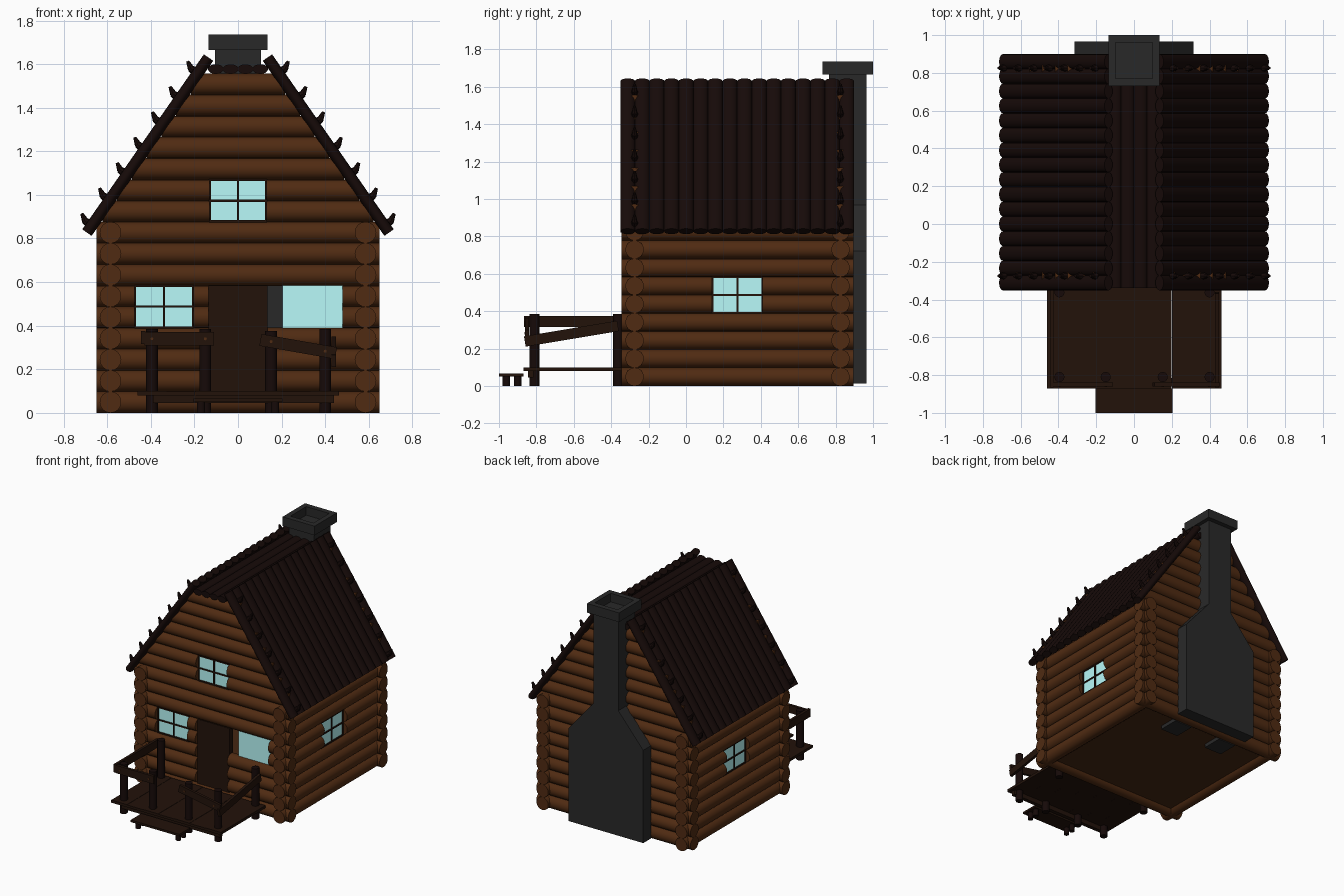
import bpy, bmesh, math
from mathutils import Vector, Matrix

if "Cube" in bpy.data.objects:
    bpy.data.objects.remove(bpy.data.objects["Cube"])

COL = {"wood": (.08, .024, .006), "roof": (.008, .003, .0025), "plank": (.016, .006, .003),
       "glass": (.48, .95, .95), "stone": (.022, .022, .022), "floor": (.06, .02, .006)}
MAT = {}
for n, c in COL.items():
    MAT[n] = bpy.data.materials.new(n)
    MAT[n].diffuse_color = (*c, 1)
parts = {}


def part(name, mat):
    return parts.setdefault(name, (bmesh.new(), mat))[0]


def cyl(bm, p, q, r, r2=None, flat=1, n=16):
    p, q = Vector(p), Vector(q)
    d = q - p
    m = (Matrix.Translation((p + q) / 2) @ d.to_track_quat('Z', 'Y').to_matrix().to_4x4()
         @ Matrix.Diagonal((1, flat, 1, 1)))
    bmesh.ops.create_cone(bm, cap_ends=True, segments=n, radius1=r,
                          radius2=r if r2 is None else r2, depth=d.length, matrix=m)


def box(bm, lo, hi, rot=None):
    lo, hi = Vector(lo), Vector(hi)
    m = Matrix.Translation((lo + hi) / 2)
    if rot:
        m = m @ Matrix.Rotation(*rot)
    bmesh.ops.create_cube(bm, size=1, matrix=m @ Matrix.Diagonal((*(hi - lo), 1)))


def split(a, b, holes):
    """Spans left between a and b once the openings are removed."""
    out = []
    for h0, h1 in sorted(holes):
        out.append((a, h0))
        a = h1
    return out + [(a, b)]


# log walls: openings take rows 4-5, the door rows 1-5
STEP, R = .0972, .0495
FY, BY, SX = -.275, .826, .585
front, back, sides = (part(n, "wood") for n in ("front_wall_logs", "back_wall_logs", "side_wall_logs"))
for i in range(9):
    z = .0495 + STEP * i
    holes = [(-.135, .135)] if 1 <= i <= 5 else []
    if i in (4, 5):
        holes = [(-.475, -.205), (-.135, .48)]
    for a, b in split(-.65, .65, holes):
        cyl(front, (a, FY, z), (b, FY, z), R)
    cyl(back, (-.65, BY, z), (.65, BY, z), R)
    for s in (-1, 1):
        for a, b in split(-.345, .895, [(.14, .41)] if i in (4, 5) else []):
            cyl(sides, (s * SX, a, z), (s * SX, b, z), R)

# gable logs shorten towards the ridge and die into the roof
for i in range(7):
    z, w = .0495 + STEP * (9 + i), .622 - .0677 * i
    for a, b in split(-w, w, [(-.13, .13)] if i < 2 else []):
        cyl(front, (a, FY, z), (b, FY, z), R)
    cyl(back, (-w, BY, z), (w, BY, z), R)

# floor
box(part("floor", "floor"), (-.58, -.27, .03), (.58, .82, .06))

# windows: panes and crossed bars, u runs along the wall
def window(name, u0, u1, z0, z1, plane, along_y=False, bars=True):
    def put(bm, a, b, c, d, t):
        lo, hi = (a, plane - t, c), (b, plane + t, d)
        if along_y:
            lo, hi = (plane - t, a, c), (plane + t, b, d)
        box(bm, lo, hi)
    put(part(name + "_pane", "glass"), u0, u1, z0, z1, .01)
    if bars:
        bm, um, zm = part(name + "_frame", "plank"), (u0 + u1) / 2, (z0 + z1) / 2
        for u in (u0 + .002, um, u1 - .002):
            put(bm, u - .005, u + .005, z0, z1, .018)
        for z in (z0 + .002, zm, z1 - .002):
            put(bm, u0, u1, z - .005, z + .005, .017)


window("left_front_window", -.475, -.205, .39, .585, FY)
window("right_front_window", .205, .48, .39, .585, FY, bars=False)
window("gable_window", -.132, .132, .877, 1.07, FY)
for s, n in ((-1, "left"), (1, "right")):
    window(n + "_side_window", .14, .41, .39, .585, s * SX, True)

# door
box(part("door", "plank"), (-.135, FY - .02, .09), (.135, FY + .02, .585))

# roof: poles running up each slope, with a row of hooked pegs at each end
roof, pegs = part("roof_poles", "roof"), part("roof_pegs", "roof")
for s in (-1, 1):
    lo, hi = Vector((s * .693, 0, .827)), Vector((s * .135, 0, 1.63))
    nrm = Vector((s * .821, 0, .571))
    for i in range(16):
        off = Vector((0, -.312 + i * 1.172 / 15, 0))
        cyl(roof, lo + off, hi + off, .0395, flat=.66)
    for y in (FY, BY):
        for i in range(7):
            b = lo.lerp(hi, .04 + .145 * i) + Vector((0, y, 0)) + nrm * .015
            m = b + nrm * .027
            t = m + nrm * .014 + Vector((0, 0, .024))
            cyl(pegs, b, m, .019, .016, n=8)
            cyl(pegs, m - nrm * .006, t, .016, .007, n=8)

# ridge poles filling the gap on top
for x in (-.102, -.034, .034, .102):
    cyl(part("ridge_poles", "roof"), (x, -.34, 1.577), (x, .88, 1.577), .036, flat=.62)

# chimney: tapered back slab, stack, hollow cap, inner hearth
slab = part("chimney_back", "stone")
prof = [(-.315, .015), (.315, .015), (.315, .722), (.105, .968), (.105, 1.67), (-.105, 1.67),
        (-.105, .968), (-.315, .722)]
face = slab.faces.new([slab.verts.new((x, .87, z)) for x, z in prof])
ext = bmesh.ops.extrude_face_region(slab, geom=[face])
bmesh.ops.translate(slab, vec=(0, .095, 0),
                    verts=[v for v in ext["geom"] if isinstance(v, bmesh.types.BMVert)])
bmesh.ops.recalc_face_normals(slab, faces=slab.faces)
box(part("chimney_stack", "stone"), (-.105, .765, .7), (.105, .872, 1.67))
cap = part("chimney_cap", "stone")
for lo, hi in (((-.135, .73), (-.097, 1.0)), ((.097, .73), (.135, 1.0)),
               ((-.097, .73), (.097, .77)), ((-.097, .96), (.097, 1.0))):
    box(cap, (*lo, 1.665), (*hi, 1.735))
hearth = part("hearth", "stone")
for s in (-1, 1):
    box(hearth, (min(s * .13, s * .28), .64, .002), (max(s * .13, s * .28), .8, .6))
box(hearth, (-.3, .65, .6), (.3, .8, .7))

# porch deck and its front beam
deck = part("porch_deck", "plank")
for i in range(7):
    x = -.46 + .132 * i
    box(deck, (x, -.87, .08), (x + .1318, -.33, .1 - .002 * (i % 2)))
box(part("porch_beam", "plank"), (-.39, -.845, .045), (.44, -.815, .08))

# porch posts
posts = part("porch_posts", "roof")
for x, y, h in ((-.395, -.81, .375), (-.15, -.81, .385), (.152, -.81, .375), (.4, -.81, .385),
                (-.395, -.362, .385), (.4, -.362, .385)):
    cyl(posts, (x, y, 0), (x, y, h), .027, n=12)

# rails: left pair level, right pair sagging at the corner
rails, nails = part("porch_rails", "plank"), part("rail_nails", "wood")
box(rails, (-.43, -.86, .31), (-.11, -.84, .37))
box(rails, (.1, -.86, .277), (.452, -.84, .332), (math.radians(10), 4, 'Y'))
box(rails, (-.445, -.865, .315), (-.425, -.35, .375))
box(rails, (.43, -.865, .252), (.45, -.36, .308), (math.radians(9.5), 4, 'X'))
for x, z in ((-.395, .34), (-.15, .34), (.152, .327), (.4, .283)):
    cyl(nails, (x, -.864, z), (x, -.855, z), .007, n=8)

# front step
box(part("step_board", "plank"), (-.205, -1.0, .05), (.205, -.87, .066))
for x in (-.17, .17):
    for y in (-.96, -.9):
        cyl(part("step_legs", "roof"), (x, y, 0), (x, y, .052), .02, n=10)

# turn every part into an object
for name, (bm, mat) in parts.items():
    me = bpy.data.meshes.new(name)
    bm.to_mesh(me)
    bm.free()
    me.materials.append(MAT[mat])
    ob = bpy.data.objects.new(name, me)
    bpy.context.collection.objects.link(ob)
    ob.select_set(True)
    bpy.context.view_layer.objects.active = ob
bpy.ops.object.shade_smooth_by_angle(angle=math.radians(40))

for m in bpy.data.materials:
    if m.users and not m.is_grease_pencil:
        m.use_nodes = True
        m.node_tree.nodes["Principled BSDF"].inputs["Base Color"].default_value = m.diffuse_color
